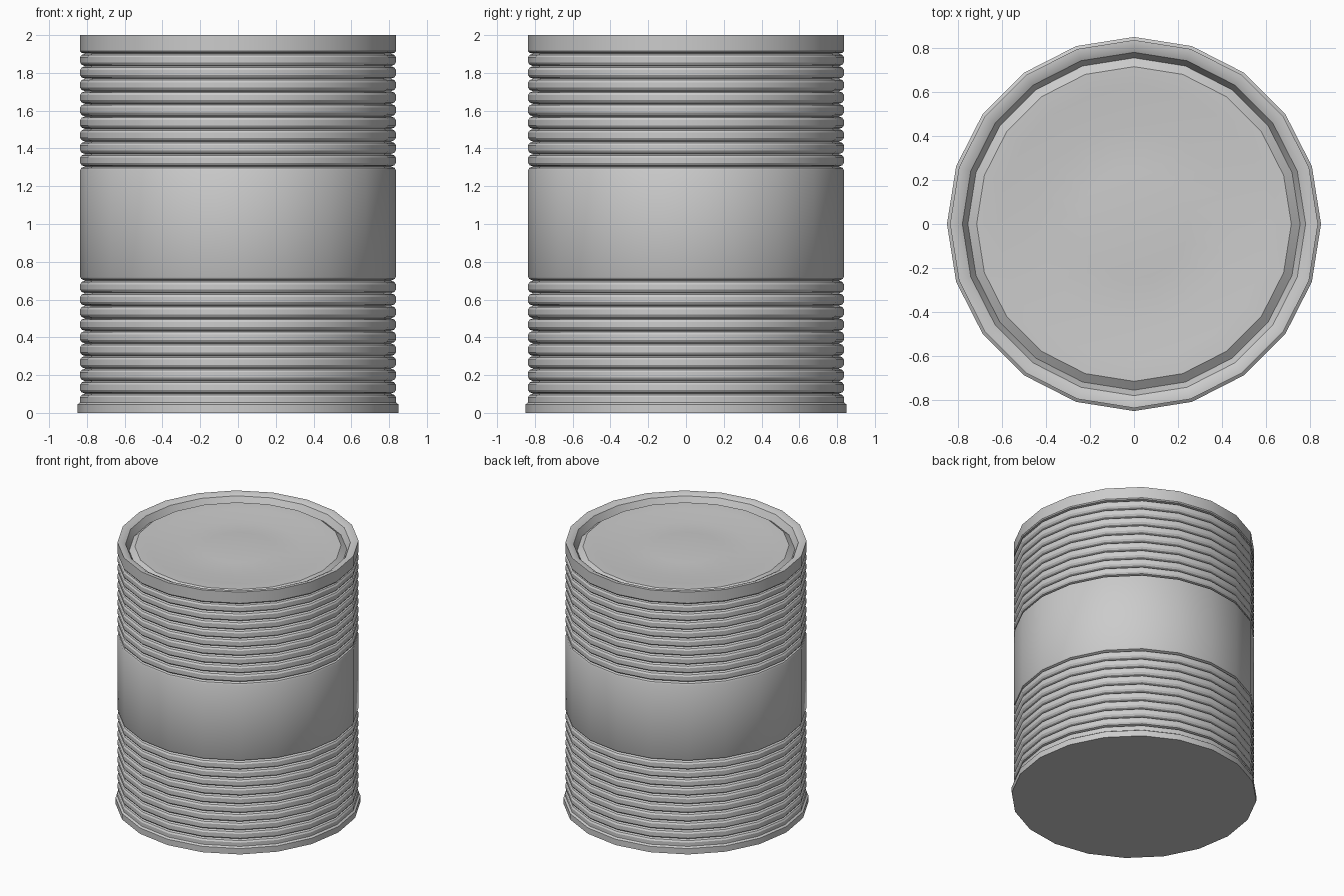
import bpy
import bmesh
import math

cube = bpy.data.objects.get("Cube")
if cube:
    bpy.data.objects.remove(cube, do_unlink=True)

SIDES = 20
PITCH = 0.0665
RIBS = 9

tin = bpy.data.materials.new("tin_grey")
tin.use_nodes = True
tin.diffuse_color = (0.6, 0.6, 0.6, 1)
tin.node_tree.nodes["Principled BSDF"].inputs["Base Color"].default_value = (0.6, 0.6, 0.6, 1)


def lathe(name, profile):
    """Revolve (radius, z) points about z; a radius of 0 makes a pole."""
    bm = bmesh.new()
    rings = []
    for r, z in profile:
        if r == 0:
            rings.append([bm.verts.new((0, 0, z))] * SIDES)
        else:
            angles = [2 * math.pi * i / SIDES for i in range(SIDES)]
            rings.append([bm.verts.new((r * math.cos(a), r * math.sin(a), z)) for a in angles])
    for low, high in zip(rings, rings[1:]):
        for i in range(SIDES):
            j = (i + 1) % SIDES
            corners = dict.fromkeys((low[i], low[j], high[j], high[i]))
            bm.faces.new(list(corners))
    mesh = bpy.data.meshes.new(name)
    bm.to_mesh(mesh)
    bm.free()
    mesh.materials.append(tin)
    obj = bpy.data.objects.new(name, mesh)
    bpy.context.collection.objects.link(obj)
    bpy.ops.object.select_all(action="DESELECT")
    obj.select_set(True)
    bpy.context.view_layer.objects.active = obj
    bpy.ops.object.shade_smooth_by_angle(angle=math.radians(32))
    return obj


def ribs(first):
    """Profile of a stack of rounded ribs, starting at the first rib's centre."""
    half = [(0.809, 0.033), (0.828, 0.026), (0.836, 0.014)]
    shape = [(r, -z) for r, z in half] + [(r, z) for r, z in reversed(half)]
    points = []
    for i in range(RIBS):
        # neighbouring ribs share the groove ring
        points += [(r, first + i * PITCH + z) for r, z in (shape if i == 0 else shape[1:])]
    return points


# Base: flat bottom and a flared foot
foot = [(0, 0), (0.85, 0), (0.85, 0.045), (0.836, 0.055), (0.836, 0.083), (0.828, 0.095)]

# Plain band between the two rib stacks
band = [(0.83, 0.709), (0.836, 0.72), (0.836, 1.285), (0.83, 1.297)]

# Top collar and rolled rim
rim = [(0.83, 1.907), (0.836, 1.915), (0.836, 2.0), (0.81, 2.0), (0.78, 1.985)]

# Groove, sunken lid and domed centre panel
lid = [(0.78, 1.985), (0.755, 1.935), (0.715, 1.965), (0.62, 1.963),
       (0.445, 1.94), (0.25, 1.952), (0, 1.957)]

lathe("can_body", foot + ribs(0.135) + band + ribs(1.337) + rim)
lathe("can_lid", lid)
